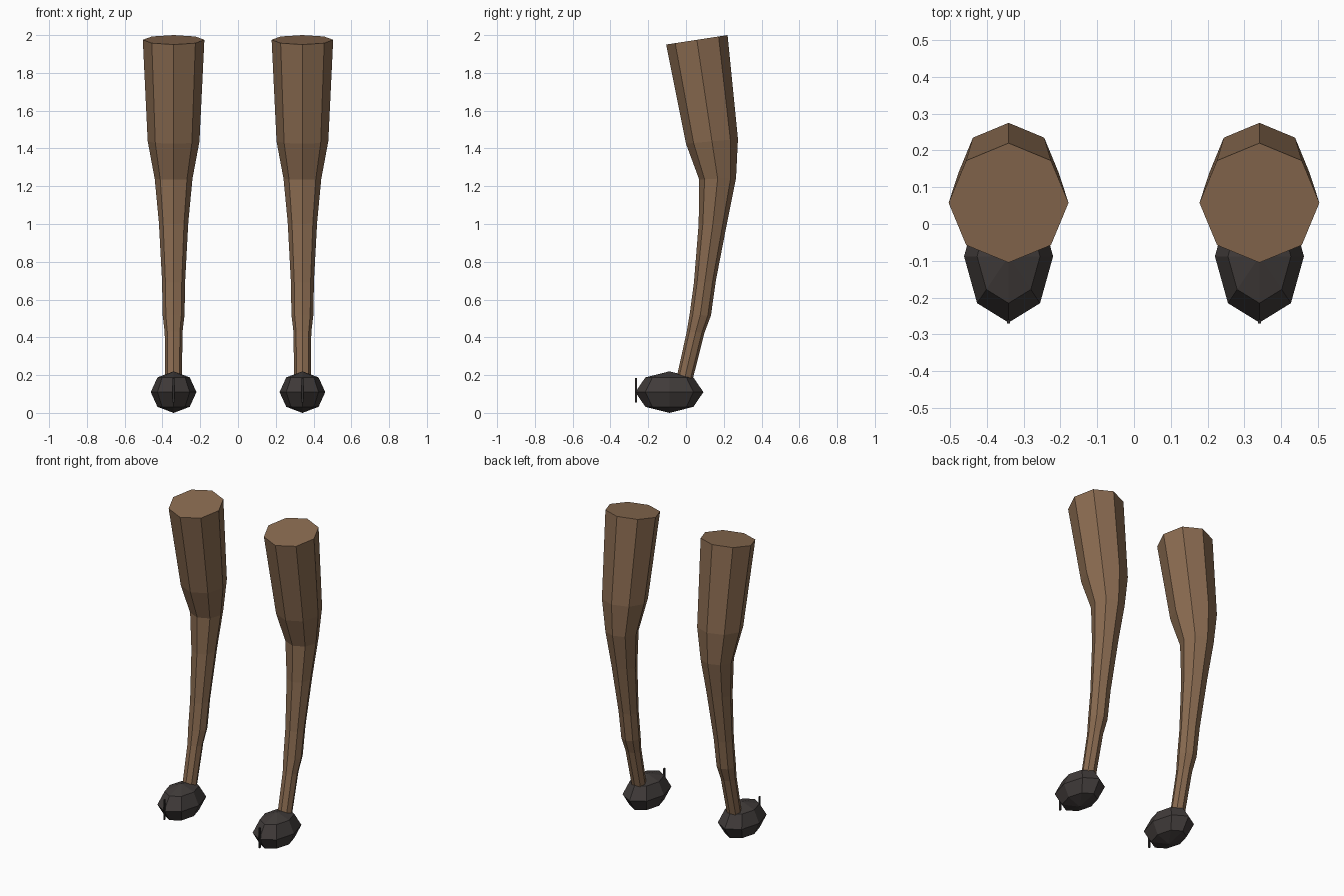
import bpy, bmesh, math
from mathutils import Vector

if "Cube" in bpy.data.objects:
    bpy.data.objects.remove(bpy.data.objects["Cube"])


def material(name, rgb):
    m = bpy.data.materials.new(name)
    m.diffuse_color = (*rgb, 1)
    m.use_nodes = True
    m.node_tree.nodes["Principled BSDF"].inputs["Base Color"].default_value = m.diffuse_color
    return m


BROWN = material("brown hide", (0.25, 0.145, 0.08))
DARK = material("dark hoof", (0.052, 0.044, 0.042))
BLACK = material("hoof cleft", (0.03, 0.026, 0.026))
LEG_X = 0.341

# Leg rings, top down: front (y, z), back (y, z), half width in x
RINGS = [
    ((-0.105, 1.95), (0.22, 2.0), 0.163),
    ((0.0, 1.425), (0.275, 1.45), 0.137),
    ((0.07, 1.235), (0.265, 1.245), 0.100),
    ((0.067, 1.0), (0.22, 1.02), 0.078),
    ((0.042, 0.69), (0.158, 0.70), 0.061),
    ((0.019, 0.52), (0.132, 0.515), 0.058),
    ((0.004, 0.43), (0.098, 0.425), 0.047),
    ((-0.058, 0.15), (0.026, 0.14), 0.044),
]


def finish(name, bm, mat):
    bmesh.ops.recalc_face_normals(bm, faces=bm.faces)
    mesh = bpy.data.meshes.new(name)
    bm.to_mesh(mesh)
    bm.free()
    mesh.materials.append(mat)
    obj = bpy.data.objects.new(name, mesh)
    bpy.context.collection.objects.link(obj)
    return obj


def make_leg(name, x):
    bm = bmesh.new()
    loops = []
    for front, back, half in RINGS:
        f, b = Vector((x, *front)), Vector((x, *back))
        mid, axis = (f + b) / 2, (b - f) / 2
        loops.append([bm.verts.new(mid + axis * math.cos(i * math.pi / 4)
                                   + Vector((half * math.sin(i * math.pi / 4), 0, 0)))
                      for i in range(8)])
    for a, b in zip(loops, loops[1:]):
        for i in range(8):
            j = (i + 1) % 8
            bm.faces.new((a[i], a[j], b[j], b[i]))
    bm.faces.new(loops[0])
    bm.faces.new(loops[-1])
    finish(name, bm, BROWN)


def make_hoof(name, x):
    # squashed low-poly ball, longest front to back
    bm = bmesh.new()
    bmesh.ops.create_uvsphere(bm, u_segments=8, v_segments=4, radius=1)
    bmesh.ops.scale(bm, vec=(0.121, 0.18, 0.11), verts=bm.verts)
    bmesh.ops.translate(bm, vec=(x, -0.088, 0.11), verts=bm.verts)
    finish(name, bm, DARK)


def make_cleft(name, x):
    # thin upright strip at the toe
    bm = bmesh.new()
    bmesh.ops.create_cube(bm, size=1)
    bmesh.ops.scale(bm, vec=(0.009, 0.012, 0.13), verts=bm.verts)
    bmesh.ops.translate(bm, vec=(x, -0.265, 0.12), verts=bm.verts)
    finish(name, bm, BLACK)


for side, x in (("left", -LEG_X), ("right", LEG_X)):
    make_leg(side + "_leg", x)
    make_hoof(side + "_hoof", x)
    make_cleft(side + "_hoof_cleft", x)
